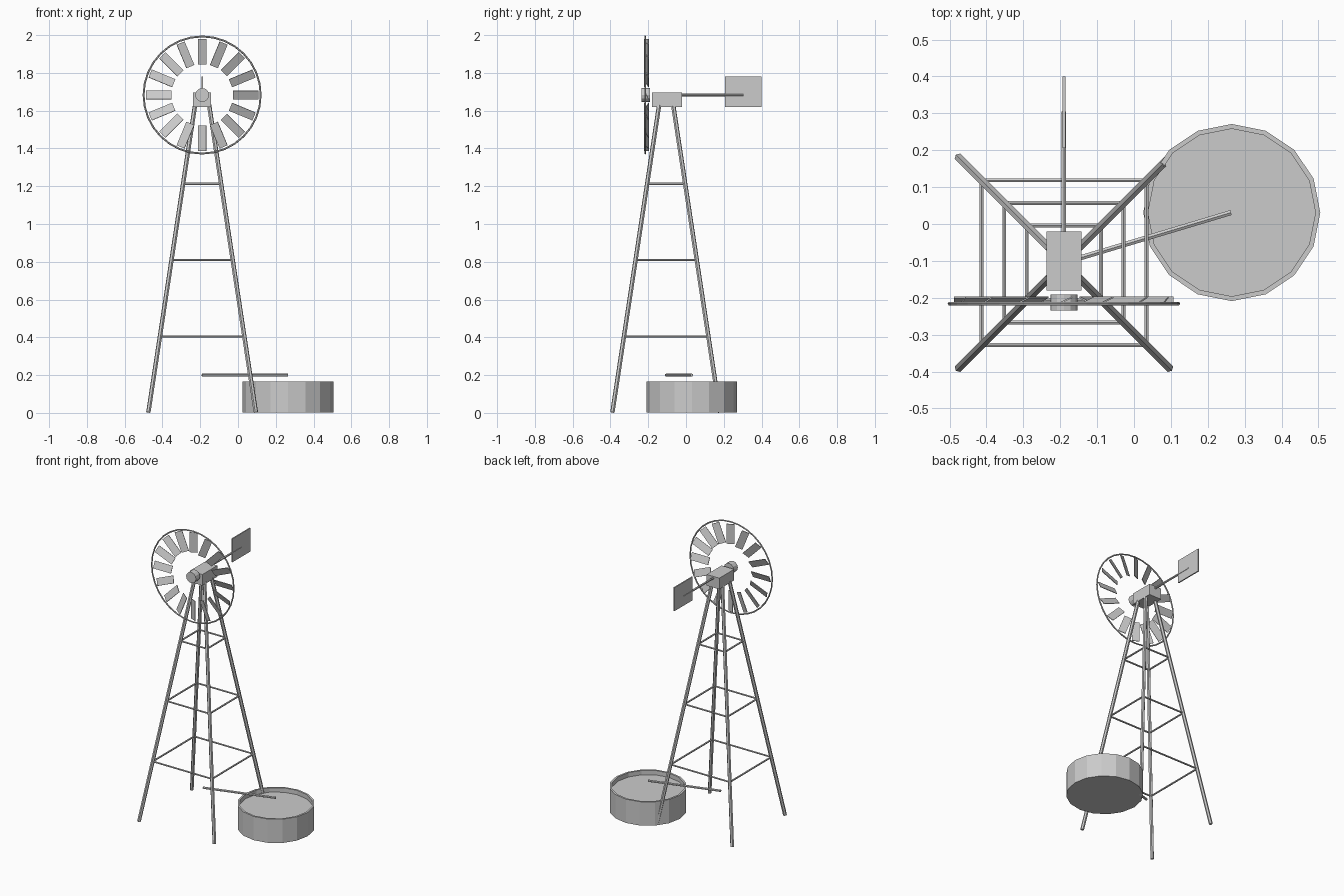
import bpy
import bmesh
from math import radians, pi, cos, sin
from mathutils import Vector, Matrix

cube = bpy.data.objects.get("Cube")
if cube:
    bpy.data.objects.remove(cube, do_unlink=True)

# One plain metal colour
metal = bpy.data.materials.new("galvanised_grey")
metal.use_nodes = True
GREY = (0.6, 0.6, 0.6, 1)
metal.diffuse_color = GREY
metal.node_tree.nodes["Principled BSDF"].inputs["Base Color"].default_value = GREY

TOWER = Vector((-0.19, -0.105, 0))
TOP_Z = 1.63
HUB = Vector((-0.19, -0.213, 1.683))
CORNERS = [(-1, -1), (1, -1), (1, 1), (-1, 1)]


def finish(name, bm):
    bmesh.ops.recalc_face_normals(bm, faces=bm.faces)
    mesh = bpy.data.meshes.new(name)
    bm.to_mesh(mesh)
    bm.free()
    mesh.materials.append(metal)
    obj = bpy.data.objects.new(name, mesh)
    bpy.context.collection.objects.link(obj)
    return obj


def box(name, centre, size, turn=Matrix()):
    bm = bmesh.new()
    place = Matrix.Translation(centre) @ turn @ Matrix.Diagonal((*size, 1))
    bmesh.ops.create_cube(bm, size=1, matrix=place)
    return finish(name, bm)


def rod(name, start, end, radius, sides=6):
    start, end = Vector(start), Vector(end)
    axis = end - start
    turn = axis.to_track_quat('Z', 'Y').to_matrix().to_4x4()
    bm = bmesh.new()
    bmesh.ops.create_cone(bm, cap_ends=True, segments=sides, radius1=radius,
                          radius2=radius, depth=axis.length,
                          matrix=Matrix.Translation((start + end) / 2) @ turn)
    return finish(name, bm)


def tower_point(corner, z):
    half = 0.285 - 0.152 * z
    return TOWER + Vector((corner[0] * half, corner[1] * half, z))


# Tower legs and three levels of cross braces
for i, corner in enumerate(CORNERS):
    rod(f"tower_leg_{i + 1}", tower_point(corner, 0.003),
        tower_point(corner, TOP_Z), 0.012)
for level, z in enumerate((0.405, 0.81, 1.213)):
    for i, corner in enumerate(CORNERS):
        rod(f"brace_{level + 1}_{i + 1}", tower_point(corner, z),
            tower_point(CORNERS[(i + 1) % 4], z), 0.006)

# Gearbox, tail boom and vane
box("gearbox", (-0.19, -0.1, 1.658), (0.095, 0.16, 0.076))
rod("tail_boom", (-0.19, -0.03, HUB.z), (-0.19, 0.305, HUB.z), 0.007)
box("tail_vane", (-0.19, 0.303, 1.7), (0.008, 0.195, 0.16))

# Wheel hub and rim
rod("wheel_hub", HUB - Vector((0, 0.022, 0)), HUB + Vector((0, 0.022, 0)), 0.037, 12)
bpy.ops.mesh.primitive_torus_add(major_segments=32, minor_segments=6,
                                 major_radius=0.31, minor_radius=0.005,
                                 location=HUB - Vector((0, 0.003, 0)),
                                 rotation=(pi / 2, 0, 0))
rim = bpy.context.object
rim.name = "wheel_rim"
rim.data.materials.append(metal)

# Pitched blades around the hub
for i in range(16):
    spin = Matrix.Rotation(i * pi / 8, 4, 'Y')
    pitch = Matrix.Rotation(radians(25), 4, 'Z')
    centre = HUB + Vector((0, 0.004, 0)) + spin @ Vector((0, 0, 0.23))
    box(f"blade_{i + 1}", centre, (0.049, 0.004, 0.135), spin @ pitch)

# Water tank: outer wall, flat lip, inner wall and water surface
bm = bmesh.new()
loops = []
for radius, z in ((0.24, 0.003), (0.24, 0.165), (0.227, 0.165), (0.227, 0.135)):
    loops.append([bm.verts.new((0.265 + radius * cos(a * pi / 8),
                                0.031 + radius * sin(a * pi / 8), z))
                  for a in range(16)])
for low, high in zip(loops, loops[1:]):
    for i in range(16):
        j = (i + 1) % 16
        bm.faces.new((low[i], low[j], high[j], high[i]))
bm.faces.new(loops[0])
bm.faces.new(loops[-1])
finish("water_tank", bm)

# Feed pipe from the tower to the tank
rod("feed_pipe", TOWER + Vector((0, 0, 0.2)), (0.263, 0.031, 0.2), 0.008)
